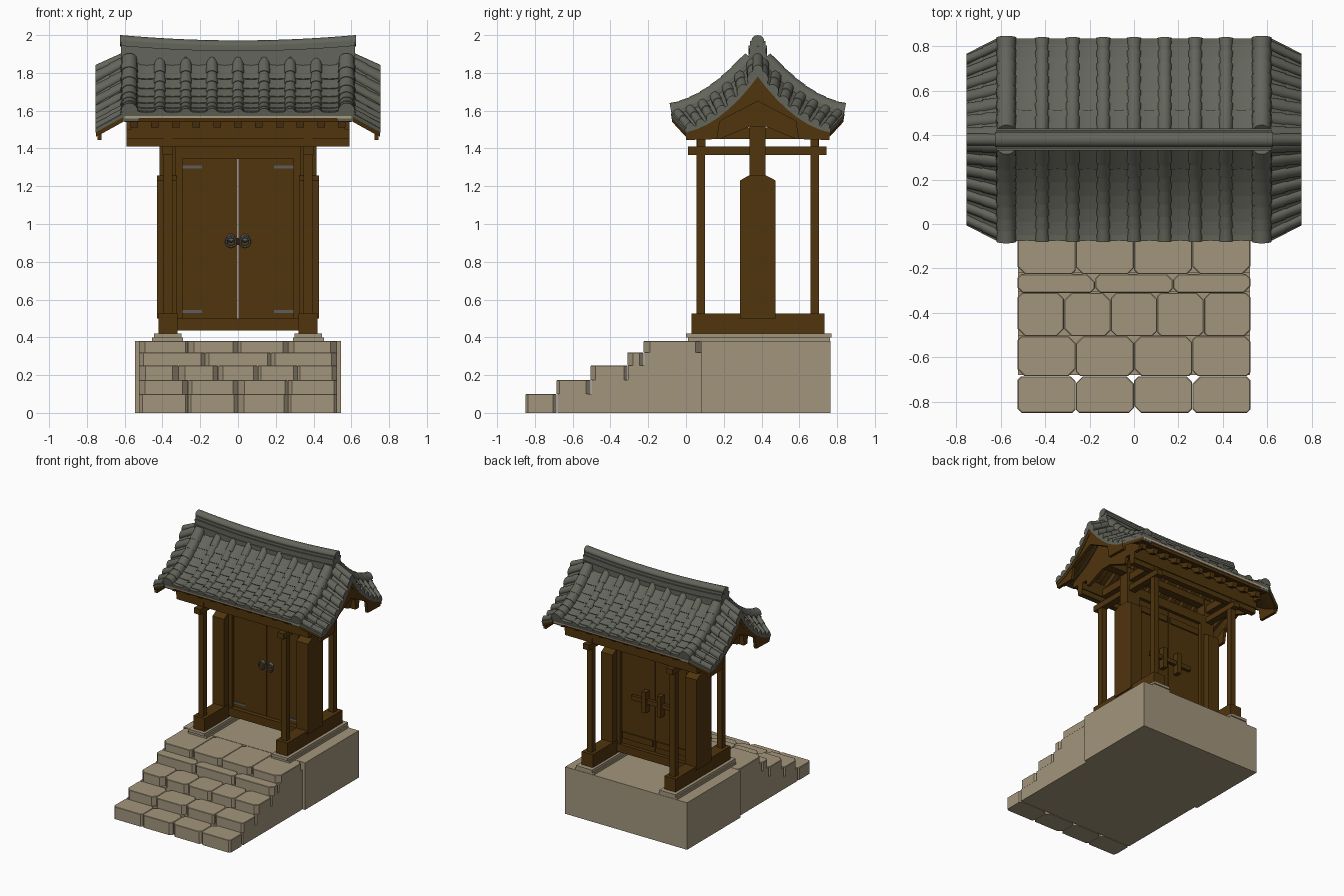
import bpy, bmesh, math, random
from mathutils import Matrix

random.seed(4)
if "Cube" in bpy.data.objects:
    bpy.data.objects.remove(bpy.data.objects["Cube"])


def material(name, rgb):
    m = bpy.data.materials.new(name)
    m.use_nodes = True
    m.diffuse_color = (*rgb, 1)
    m.node_tree.nodes["Principled BSDF"].inputs["Base Color"].default_value = (*rgb, 1)
    return m


STONE = material("sandstone", (.365, .3, .2))
WOOD = material("dark_wood", (.08, .035, .004))
TILE = material("grey_tile", (.125, .13, .104))
METAL = material("iron", (.11, .11, .11))
CLAY = material("pale_clay", (.5, .38, .24))
SIDES = (-1, 1)
MID = .38  # y of the ridge


def finish(name, bm, mat, smooth=False):
    bmesh.ops.recalc_face_normals(bm, faces=bm.faces)
    me = bpy.data.meshes.new(name)
    bm.to_mesh(me)
    bm.free()
    ob = bpy.data.objects.new(name, me)
    bpy.context.collection.objects.link(ob)
    me.materials.append(mat)
    if smooth:
        bpy.ops.object.select_all(action='DESELECT')
        ob.select_set(True)
        bpy.context.view_layer.objects.active = ob
        bpy.ops.object.shade_smooth_by_angle(angle=math.radians(40))
    return ob


def loft(bm, rings):
    """Join closed rings of points and cap both ends."""
    vs = [[bm.verts.new(p) for p in r] for r in rings]
    n = len(vs[0])
    for a, b in zip(vs, vs[1:]):
        for i in range(n):
            bm.faces.new((a[i], a[(i + 1) % n], b[(i + 1) % n], b[i]))
    bm.faces.new(vs[0])
    bm.faces.new(vs[-1][::-1])


def add_box(bm, x0, x1, y0, y1, z0, z1):
    loft(bm, [[(x0, y0, z), (x1, y0, z), (x1, y1, z), (x0, y1, z)] for z in (z0, z1)])


def box(name, dims, mat, mirror=False):
    bm = bmesh.new()
    add_box(bm, *dims)
    if mirror:
        add_box(bm, -dims[1], -dims[0], *dims[2:])
    return finish(name, bm, mat)


# Stone platform and stairs
box("platform", (-.545, .545, .08, .765, 0, .38), STONE)


def stone(bm, x0, x1, y0, y1, z0, z1):
    c = [random.uniform(.012, .035) for _ in range(4)]

    def ring(z, g):
        a, b, e, f = x0 + g, x1 - g, y0 + g, y1 - g
        return [(a + c[0], e, z), (b - c[1], e, z), (b, e + c[1], z), (b, f - c[2], z),
                (b - c[2], f, z), (a + c[3], f, z), (a, f - c[3], z), (a, e + c[0], z)]
    loft(bm, [ring(z0, 0), ring(z1 - .003, 0), ring(z1, .003)])


steps = [(-.85, -.685, .10, 4), (-.685, -.505, .175, 4), (-.505, -.31, .25, 5),
         (-.31, -.225, .32, 3), (-.225, .08, .38, 4)]
stones, core = bmesh.new(), bmesh.new()
low = 0
for y0, y1, top, count in steps:
    w = 1.05 / count
    for i in range(count):
        x = -.525 + i * w
        stone(stones, x + .001, x + w - .001, y0, y1 - .001, low, top)
    if low:
        add_box(core, -.523, .523, y0 + .004, y1 + .004, 0, low)
    low = top
finish("step_stones", stones, STONE)
finish("step_core", core, STONE)

# Footings, sill beams and posts
box("footing_lower", (.29, .455, .01, .762, .38, .398), STONE, True)
box("footing_upper", (.3, .445, 0, .77, .398, .42), STONE, True)
box("foot_beam", (.32, .42, .03, .733, .42, .525), WOOD, True)
box("front_post", (.347, .394, .055, .1, .52, 1.45), WOOD, True)
box("back_post", (.347, .394, .66, .705, .52, 1.45), WOOD, True)
box("main_post", (.33, .415, .335, .422, .52, 1.56), WOOD, True)
box("side_tie_beam", (.345, .4, .01, .745, 1.365, 1.41), WOOD, True)
bm = bmesh.new()
for s in SIDES:
    outline = [(.285, .5), (.475, .5), (.475, 1.23), (.422, 1.258), (.335, 1.258), (.285, 1.23)]
    loft(bm, [[(s * x, y, z) for y, z in outline] for x in (.325, .428)])
finish("post_brace", bm, WOOD)

# Door frame, leaves and fittings
box("door_jamb", (.295, .34, .345, .42, .435, 1.41), WOOD, True)
box("door_lintel", (-.34, .34, .345, .42, 1.345, 1.42), WOOD)
box("door_sill", (-.34, .34, .335, .425, .435, .5), WOOD)
box("door_leaf", (.002, .294, .37, .395, .5, 1.345), WOOD, True)
for z in (.57, 1.27):
    box("door_back_rail", (.015, .285, .395, .405, z - .025, z + .025), WOOD, True)
for z in (.537, 1.303):
    box("hinge_strap", (.19, .294, .365, .37, z - .008, z + .008), METAL, True)
box("latch_bar", (-.19, .19, .405, .43, .89, .925), WOOD)
box("latch_holder", (.05, .085, .395, .445, .82, .99), WOOD, True)
bm = bmesh.new()
for s in SIDES:
    turn = Matrix.Translation((s * .037, .366, .925)) @ Matrix.Rotation(math.pi / 2, 4, 'X')
    bmesh.ops.create_cone(bm, cap_ends=True, segments=12, radius1=.026, radius2=.015, depth=.02, matrix=turn)
finish("handle_boss", bm, METAL)
for s in SIDES:
    bpy.ops.mesh.primitive_torus_add(location=(s * .037, .352, .905), rotation=(math.pi / 2, 0, 0), major_segments=16,
                                     minor_segments=6, major_radius=.026, minor_radius=.006)
    bpy.context.object.name = "handle_ring"
    bpy.context.object.data.materials.append(METAL)

# Roof timbers
for y in (.08, .68):
    box("eave_beam", (-.59, .59, y - .022, y + .022, 1.41, 1.45), WOOD)
    box("eave_purlin", (-.59, .59, y - .03, y + .03, 1.45, 1.55), WOOD)
box("centre_beam", (-.59, .59, .345, .412, 1.515, 1.57), WOOD)
box("ridge_purlin", (-.59, .59, .35, .41, 1.68, 1.8), WOOD)
box("cross_beam", (.345, .4, .06, .7, 1.45, 1.51), WOOD, True)


def roof(d):
    return 1.882 - 1.18 * d + 1.1 * d * d


def normal(d):
    k = 1.18 - 2.2 * d
    return k / math.hypot(k, 1), 1 / math.hypot(k, 1)


def slope(s):
    """Place (across x, distance from ridge, height) on one main slope."""
    def place(u, v, h):
        a, b = normal(v)
        return (u, MID + s * (v + h * a), roof(v) + h * b)
    return place


def verge(sx, s):
    """Place (distance from ridge, outward 0..1, height) on a gable edge."""
    def place(u, v, h):
        a, b = normal(u)
        return (sx * (.61 + .145 * v), MID + s * (max(u, 0) * (1 - .16 * v) + h * a),
                roof(u) + .012 - .08 * v + h * b)
    return place


def slab(bm, place, u0, u1, vs, h0, h1):
    loft(bm, [[place(u0, v, h0), place(u1, v, h0), place(u1, v, h1), place(u0, v, h1)] for v in vs])


def barrel(bm, place, u, v0, v1, r0, r1, base=0.0):
    arc = [math.pi * i / 8 for i in range(9)]
    loft(bm, [[place(u + r * math.cos(a), v, base + r * math.sin(a)) for a in arc] for v, r in ((v0, r0), (v1, r1))])


def pan(bm, place, u, w, v0, v1, lift):
    t = [i / 2 - 1 for i in range(5)]
    loft(bm, [[place(u + w * k, v, h + .012 * k * k) for k in t] + [place(u + w, v, -.004), place(u - w, v, -.004)]
              for v, h in ((v0, .005), (v1, lift))])


def spread(a, b, n):
    return [a + (b - a) * i / n for i in range(n + 1)]


covers, pans, hips, hip_beds = bmesh.new(), bmesh.new(), bmesh.new(), bmesh.new()
clay, deck, rafters, soffit = bmesh.new(), bmesh.new(), bmesh.new(), bmesh.new()
PITCH, ROWS = .138, 7
for s in SIDES:
    place = slope(s)
    slab(clay, place, -.6, .6, spread(.02, .454, 14), -.016, -.002)
    slab(deck, place, -.6, .6, spread(0, .44, 14), -.036, -.016)
    for i in range(11):
        x = -.55 + .11 * i
        slab(rafters, place, x - .02, x + .02, spread(.02, .41, 5), -.075, -.036)
    rows = spread(.03, .455, ROWS)
    half = (rows[1] - rows[0]) / 2
    for a, b in zip(rows, rows[1:]):
        for i in range(-3, 4):
            barrel(covers, place, i * PITCH, a - .012, b, .029, .034, .006)
        for i in range(8):
            pan(pans, place, (i - 3.5) * PITCH, PITCH / 2, a - .01, min(b + half, .452), .018)
        for sx in SIDES:
            barrel(hips, place, sx * .575, a - .012, b, .04, .045, .024)
    # descending ridges near the gables
    for sx in SIDES:
        slab(hip_beds, place, sx * .525, sx * .622, spread(.03, .452, 8), -.03, .018)
        slab(hip_beds, place, sx * .535, sx * .615, spread(.03, .452, 8), .018, .03)
        edge = verge(sx, s)
        us = spread(0, .46, 7)
        # flared gable edge, tiles over a wooden soffit
        for a, b in zip(us, us[1:]):
            slab(pans, edge, a, b, spread(0, 1, 3), -.02, 0)
            slab(soffit, edge, a, b, spread(0, .97, 3), -.045, -.02)
            for v0, v1 in ((0, .5), (.45, 1)):
                barrel(covers, edge, (a + b) / 2, v0, v1, .022, .026)
finish("cover_tiles", covers, TILE, True)
finish("pan_tiles", pans, TILE, True)
finish("descending_ridge_tiles", hips, TILE, True)
finish("descending_ridge_bed", hip_beds, TILE)
finish("clay_bed", clay, CLAY)
finish("roof_deck", deck, WOOD)
finish("rafters", rafters, WOOD)
finish("verge_soffit", soffit, WOOD)

# Bargeboards and gable panels
barge, panel = bmesh.new(), bmesh.new()
for sx in SIDES:
    for s in SIDES:
        rings, inner = [], []
        for u in (0, .08, .16, .232, .25, .34, .44):
            d = u * .864
            y, top = MID + s * d, roof(u) - .1
            bottom = 1.65 - .52 * d if d < .21 else 1.45 - .03 * (d - .2)
            rings.append([(sx * x, y, z) for x, z in ((.722, top), (.745, top), (.745, bottom), (.722, bottom))])
        for d, bottom in ((0, 1.515), (.045, 1.515), (.2, 1.45), (.22, 1.45), (.23, 1.5), (.38, 1.5)):
            y, top = MID + s * d, roof(d) - .05
            inner.append([(sx * x, y, z) for x, z in ((.565, top), (.59, top), (.59, bottom), (.565, bottom))])
        loft(barge, rings)
        loft(panel, inner)
finish("bargeboards", barge, WOOD)
finish("gable_panels", panel, WOOD)

# Main ridge, sagging towards the middle
ridge = bmesh.new()
xs = spread(-.62, .62, 12)
for half, z0, z1 in ((.05, 1.8, 1.875), (.044, 1.875, 1.9), (.05, 1.9, 1.918), (.04, 1.918, 1.94)):
    loft(ridge, [[(x, MID + y, z + .028 * (x / .62) ** 2)
                  for y, z in ((-half, z0), (half, z0), (half, z1), (-half, z1))] for x in xs])
finish("ridge_layers", ridge, TILE)
cap = bmesh.new()
circle = [math.tau * i / 12 for i in range(12)]
loft(cap, [[(x, MID + .034 * math.cos(a), 1.942 + .03 * math.sin(a) + .028 * (x / .62) ** 2) for a in circle]
           for x in spread(-.625, .625, 12)])
for sx in SIDES:
    loft(cap, [[(sx * x, MID + .027 * math.cos(a), z + .027 * math.sin(a)) for a in circle]
               for x, z in ((.6, 1.885), (.755, 1.815))])
finish("ridge_cap", cap, TILE, True)
